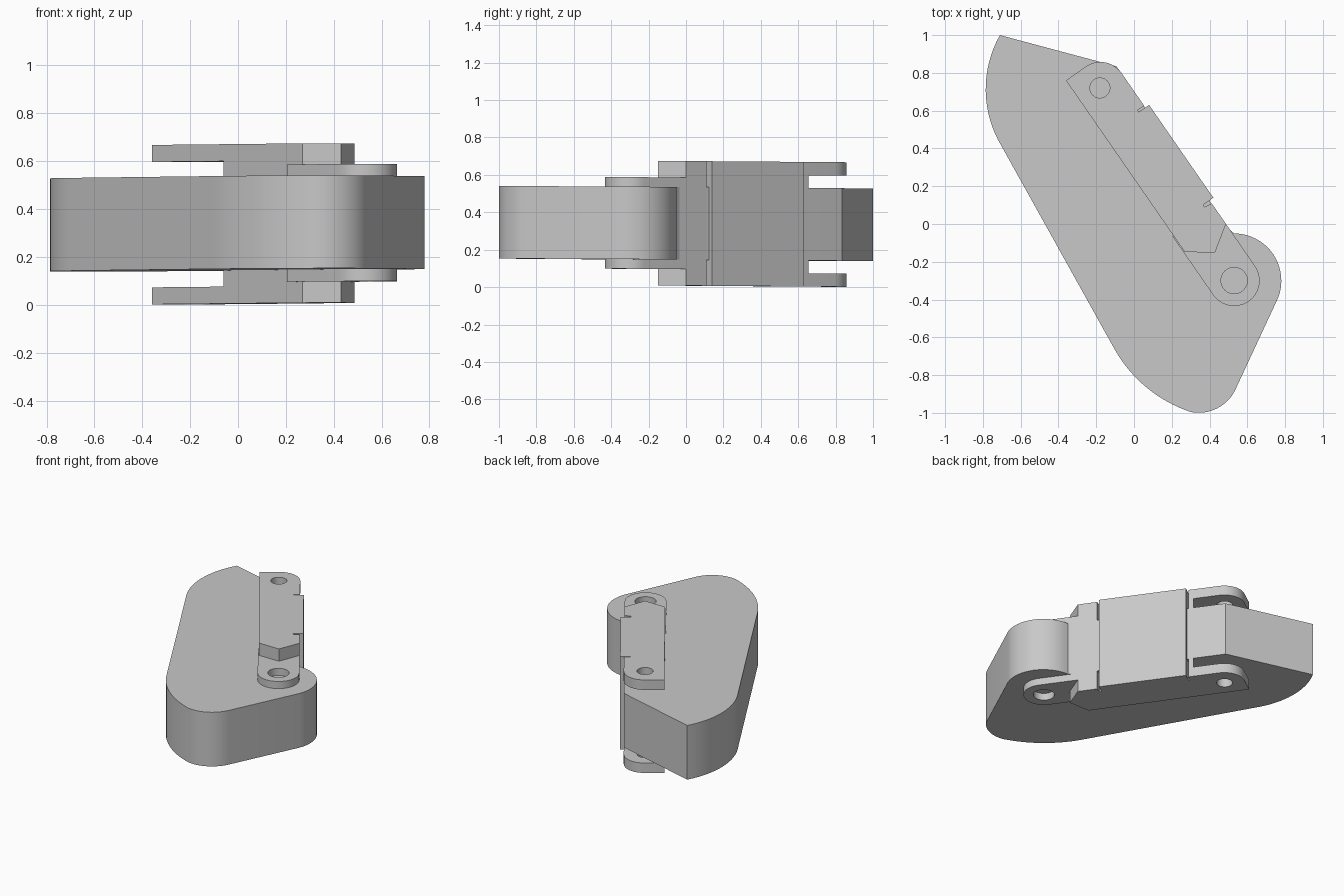
import bpy, bmesh
from math import sin, cos, pi, radians, atan2
from mathutils import Vector

if "Cube" in bpy.data.objects:
    bpy.data.objects.remove(bpy.data.objects["Cube"])

grey = bpy.data.materials.new("plain grey")
grey.use_nodes = True
GREY = (0.58, 0.58, 0.58, 1)
grey.diffuse_color = GREY
grey.node_tree.nodes["Principled BSDF"].inputs["Base Color"].default_value = GREY

MID = 0.34  # height of the symmetry plane


def P(t, n):
    """Point in the bracket frame: t along the link, n across it."""
    return (-0.36 + 0.569 * t + 0.822 * n, 0.76 - 0.822 * t + 0.569 * n)


def arc(c, r, a0, a1, steps=16):
    """Circular arc in degrees, both ends included."""
    return [(c[0] + r * cos(radians(a0 + (a1 - a0) * i / steps)),
             c[1] + r * sin(radians(a0 + (a1 - a0) * i / steps))) for i in range(steps + 1)]


def arc3(a, b, c, steps=16):
    """Circular arc from a through b to c."""
    a, b, c = Vector(a), Vector(b), Vector(c)
    u, v = b - a, c - a
    d = 2 * u.cross(v)
    m = a + Vector((v.y * u.length_squared - u.y * v.length_squared,
                    u.x * v.length_squared - v.x * u.length_squared)) / d
    start = atan2(a.y - m.y, a.x - m.x)
    sweep = atan2(c.y - m.y, c.x - m.x) - start
    if d > 0:
        sweep %= 2 * pi
    else:
        sweep = -((-sweep) % (2 * pi))
    r = (a - m).length
    return [(m.x + r * cos(start + sweep * i / steps),
             m.y + r * sin(start + sweep * i / steps)) for i in range(steps + 1)]


def slab(name, loops, z0, z1):
    """Extrude an outline, with optional holes, between two heights from the mid plane."""
    curve = bpy.data.curves.new(name, 'CURVE')
    curve.dimensions = '2D'
    curve.fill_mode = 'BOTH'
    curve.extrude = (z1 - z0) / 2
    for loop in loops:
        s = curve.splines.new('POLY')
        s.points.add(len(loop) - 1)
        for p, (x, y) in zip(s.points, loop):
            p.co = (x, y, 0, 1)
        s.use_cyclic_u = True
    helper = bpy.data.objects.new(name + "_outline", curve)
    bpy.context.collection.objects.link(helper)
    bpy.context.view_layer.update()
    deps = bpy.context.evaluated_depsgraph_get()
    mesh = bpy.data.meshes.new_from_object(helper.evaluated_get(deps))
    bpy.data.objects.remove(helper)
    bm = bmesh.new()
    bm.from_mesh(mesh)
    bmesh.ops.remove_doubles(bm, verts=bm.verts, dist=0.0005)
    bmesh.ops.recalc_face_normals(bm, faces=bm.faces)
    for v in bm.verts:  # the whole link leans very slightly
        v.co.z += MID + (z0 + z1) / 2 + 0.002 * v.co.x - 0.006 * v.co.y
    bm.to_mesh(mesh)
    bm.free()
    mesh.name = name
    mesh.materials.clear()
    mesh.materials.append(grey)
    ob = bpy.data.objects.new(name, mesh)
    bpy.context.collection.objects.link(ob)
    bpy.ops.object.select_all(action='DESELECT')
    ob.select_set(True)
    bpy.context.view_layer.objects.active = ob
    bpy.ops.object.shade_smooth_by_angle(angle=radians(25))
    return ob


# Thick rounded pad
pad = arc3((-0.71, 1.0), (-0.785, 0.70), (-0.70, 0.41))
pad += arc3((-0.11, -0.65), (0.06, -0.86), (0.30, -0.995))
pad += arc3((0.30, -0.995), (0.42, -0.985), (0.54, -0.87))[1:]
pad += arc((0.53, -0.30), 0.25, -22, 90)
pad += [P(1.1, 0.25), P(1.0, 0.262), P(0.09, 0.262)]
slab("pad", [pad], -0.194, 0.194)

# Side of the bracket: raised panel with a narrow groove at each end
side = [P(1.107, 0.264), P(0.975, 0.264), P(0.968, 0.222), P(0.955, 0.222),
        P(0.955, 0.288), P(0.357, 0.288), P(0.357, 0.222), P(0.346, 0.222),
        P(0.346, 0.264)]
tip = [P(1.106, 0), P(1.198, 0.131)]

# Bracket core, cut back at the rear to leave the fork slots
slab("bracket_core", [tip + side + [P(0.31, 0.264), P(0.384, 0.1), P(0.527, 0)]],
     -0.262, 0.262)

# Fork plates above and below, with pin holes
corner = [P(0.135 - 0.136 * sin(i * pi / 24), 0.128 + 0.136 * cos(i * pi / 24))
          for i in range(13)]
plate = tip + side + corner + [P(0, 0)]
pin_hole = arc(P(0.135, 0.125), 0.053, 0, 345, 23)
slab("upper_fork_plate", [plate, pin_hole], 0.262, 0.333)
slab("lower_fork_plate", [plate, pin_hole], -0.333, -0.262)

# Hinge ear at the front end
ear = [P(1.0, -0.006)]
ear += [P(1.378 + 0.135 * sin(i * pi / 24), 0.129 - 0.135 * cos(i * pi / 24))
        for i in range(25)]
ear += [P(1.0, 0.264)]
hinge_hole = arc(P(1.378, 0.129), 0.07, 0, 345, 23)
slab("hinge_ear", [ear, hinge_hole], -0.245, 0.245)
